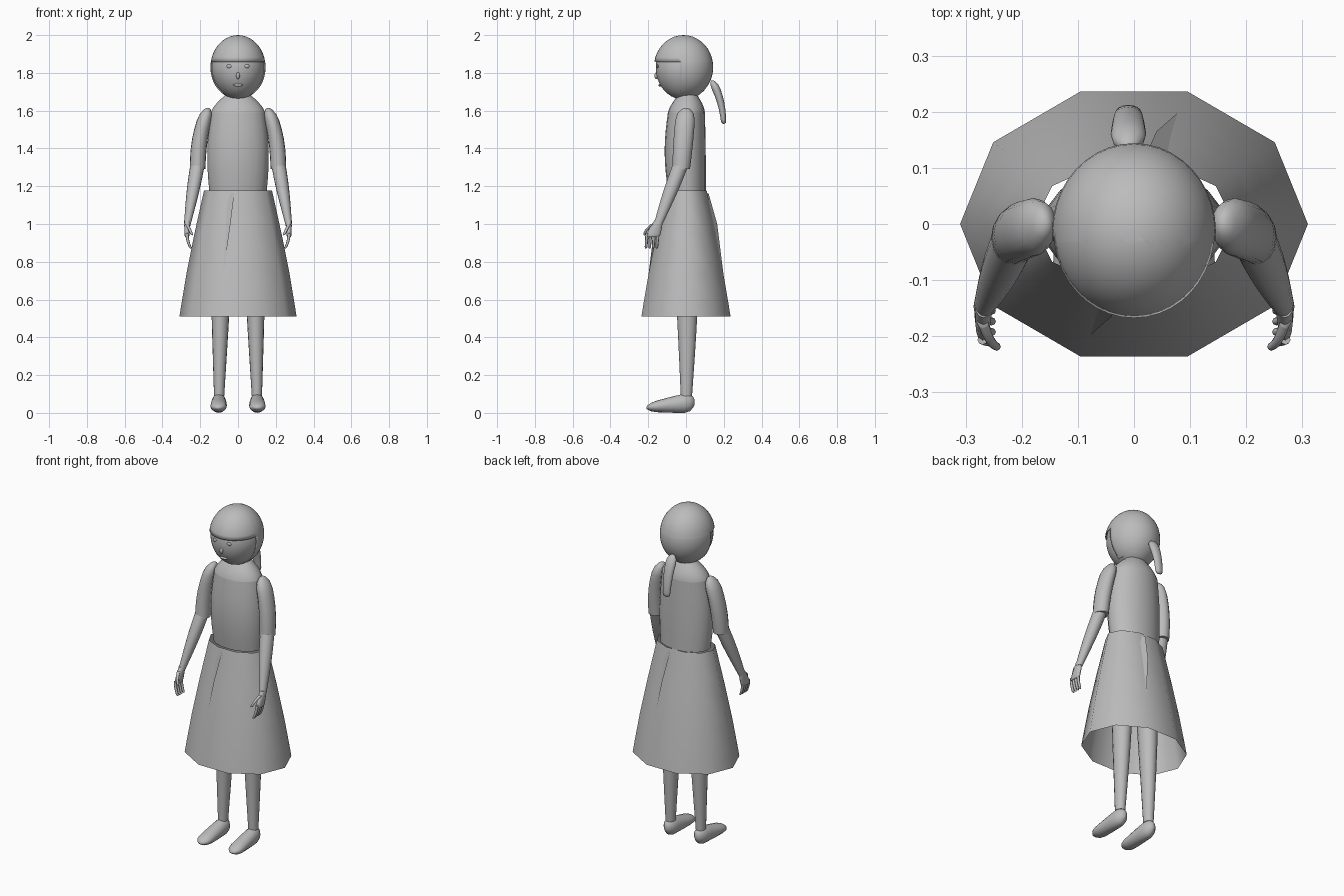
import bpy, bmesh, math
from mathutils import Vector, Matrix

cube = bpy.data.objects.get("Cube")
if cube:
    bpy.data.objects.remove(cube, do_unlink=True)

grey = (.5, .5, .5, 1)
material = bpy.data.materials.new("plain_grey")
material.use_nodes = True
material.diffuse_color = grey
material.node_tree.nodes["Principled BSDF"].inputs["Base Color"].default_value = grey


def finish(name, bm, side=1):
    """Turn a bmesh into a smooth-shaded object, mirrored when side is negative."""
    bm.transform(Matrix.Diagonal((side, 1, 1, 1)))
    bmesh.ops.recalc_face_normals(bm, faces=bm.faces)
    mesh = bpy.data.meshes.new(name)
    bm.to_mesh(mesh)
    bm.free()
    mesh.materials.append(material)
    obj = bpy.data.objects.new(name, mesh)
    bpy.context.collection.objects.link(obj)
    bpy.ops.object.select_all(action='DESELECT')
    obj.select_set(True)
    bpy.context.view_layer.objects.active = obj
    bpy.ops.object.shade_smooth_by_angle(angle=math.radians(60))
    return obj


def roundness(distance, length):
    """Shrink factor that domes the end of a limb."""
    if distance >= length:
        return 1
    return max(.2, math.sqrt(1 - (1 - distance / length) ** 2))


def limb(name, start, end, start_size, end_size, bulge=0, bend=(0, 0, 0), dome_start=0,
         dome_end=0, sides=16, steps=10, lengthwise=False, caps=True, side=1):
    """Tapered oval tube; sizes are half widths, sections are level or upright."""
    start, end, bend = Vector(start), Vector(end), Vector(bend)
    start_size, end_size = Vector(start_size), Vector(end_size)
    bm = bmesh.new()
    rings = []
    for step in range(steps + 1):
        t = (1 - math.cos(math.pi * step / steps)) / 2
        arch = math.sin(math.pi * t)
        centre = start.lerp(end, t) + bend * arch
        size = start_size.lerp(end_size, t) * (1 + bulge * arch)
        size *= roundness(t, dome_start) * roundness(1 - t, dome_end)
        ring = []
        for i in range(sides):
            angle = math.tau * i / sides
            across, along = size.x * math.cos(angle), size.y * math.sin(angle)
            offset = (across, 0, along) if lengthwise else (across, along, 0)
            ring.append(bm.verts.new(centre + Vector(offset)))
        rings.append(ring)
    for lower, upper in zip(rings, rings[1:]):
        for i in range(sides):
            bm.faces.new((lower[i - 1], lower[i], upper[i], upper[i - 1]))
    if caps:
        bm.faces.new(rings[0])
        bm.faces.new(rings[-1])
    return finish(name, bm, side)


def ball(centre, radii, segments=40):
    bm = bmesh.new()
    bmesh.ops.create_uvsphere(bm, u_segments=segments, v_segments=segments // 2, radius=1)
    bm.transform(Matrix.Translation(centre) @ Matrix.Diagonal((*radii, 1)))
    return bm


# Head, with the jaw drawn in toward the chin
bm = ball((0, -.01, 1.826), (.14, .15, .168))
for vert in bm.verts:
    drop = 1.8 - vert.co.z
    if drop > 0 and vert.co.y < 0:
        vert.co.x *= 1 - drop / 2
finish("head", bm)

# Hair shell, cut open at the fringe, ears and nape
fringe, ear, nape = Vector((0, 0, 1.86)), Vector((0, -.03, 0)), Vector((0, 0, 1.69))
up, back = Vector((0, 0, 1)), Vector((0, 1, 0))
bm = ball((0, -.013, 1.83), (.146, .157, .17))
for point, normal in ((fringe, up), (ear, back), (nape, up)):
    bmesh.ops.bisect_plane(bm, geom=bm.verts[:] + bm.edges[:] + bm.faces[:],
                           plane_co=point, plane_no=normal)
opening = []
for face in bm.faces:
    centre = face.calc_center_median()
    on_face = centre.z < fringe.z and centre.y < ear.y
    if on_face or centre.z < nape.z:
        opening.append(face)
bmesh.ops.delete(bm, geom=opening, context='FACES')
hair = finish("hair", bm)
shell = hair.modifiers.new("thickness", 'SOLIDIFY')
shell.thickness = .006

# Ponytail
limb("ponytail", (-.01, .14, 1.76), (-.01, .2, 1.53), (.034, .026), (.022, .013),
     bend=(0, .013, 0), dome_start=.2, dome_end=.05)

# Facial features
for side, label in ((1, "left"), (-1, "right")):
    finish(label + "_eye", ball((.046, -.15, 1.835), (.015, .006, .01), 12), side)
finish("nose", ball((0, -.157, 1.785), (.01, .01, .018), 12))
finish("mouth", ball((0, -.138, 1.735), (.028, .008, .007), 12))

# Neck, bodice and sloping shoulders
limb("neck", (0, .01, 1.6), (0, .005, 1.74), (.06, .05), (.055, .05))
limb("bodice", (0, .005, 1.175), (0, .002, 1.59), (.152, .1), (.144, .098),
     bulge=.1, bend=(0, -.008, 0), sides=20)
limb("shoulders", (0, .002, 1.59), (0, .01, 1.69), (.144, .098), (.06, .045),
     bulge=.1, sides=20)

# Ten-sided flared skirt, open at the hem
limb("skirt", (0, 0, 1.178), (0, 0, .51), (.18, .115), (.31, .248),
     bulge=.03, sides=10, steps=5, caps=False)

# Narrow cloth folds, front and back
for turn, label in ((0, "front"), (math.pi, "back")):
    bm = bmesh.new()
    corners = [bm.verts.new(corner) for corner in
               ((-.07, -.1, 1.17), (-.02, -.12, 1.16), (-.04, -.165, 1), (-.08, -.2, .72))]
    bm.faces.new(corners)
    bm.transform(Matrix.Rotation(turn, 4, 'Z'))
    finish(label + "_fold", bm)

for side, label in ((1, "left"), (-1, "right")):
    # Sleeve and forearm
    limb(label + "_sleeve", (.16, 0, 1.615), (.214, -.026, 1.29), (.036, .05), (.041, .047),
         bulge=.08, bend=(.014, 0, 0), dome_start=.2, side=side)
    limb(label + "_forearm", (.215, -.03, 1.31), (.268, -.147, 1), (.038, .042), (.018, .023),
         bulge=.15, side=side)

    # Hand with four fingers and a thumb
    limb(label + "_palm", (.268, -.145, 1.02), (.27, -.178, .93), (.016, .022), (.012, .038),
         bulge=.1, dome_end=.05, sides=12, side=side)
    for finger in range(4):
        y = -.206 + finger * .019
        limb(f"{label}_finger_{finger}", (.27, y, .95), (.25, y - .006, .87),
             (.009, .009), (.007, .007), bend=(.005, 0, 0), dome_end=.1, sides=8, side=side)
    limb(label + "_thumb", (.27, -.175, 1), (.242, -.22, .94), (.01, .01), (.007, .007),
         bend=(0, -.01, 0), dome_end=.1, sides=8, side=side)

    # Leg, and a shoe running from toe to heel
    limb(label + "_leg", (.1, .002, .09), (.085, 0, 1), (.027, .03), (.06, .07),
         bulge=.1, bend=(0, .005, 0), side=side)
    limb(label + "_shoe", (.104, -.21, .028), (.1, .046, .057), (.042, .022), (.037, .055),
         bulge=.08, dome_start=.2, dome_end=.2, lengthwise=True, side=side)
